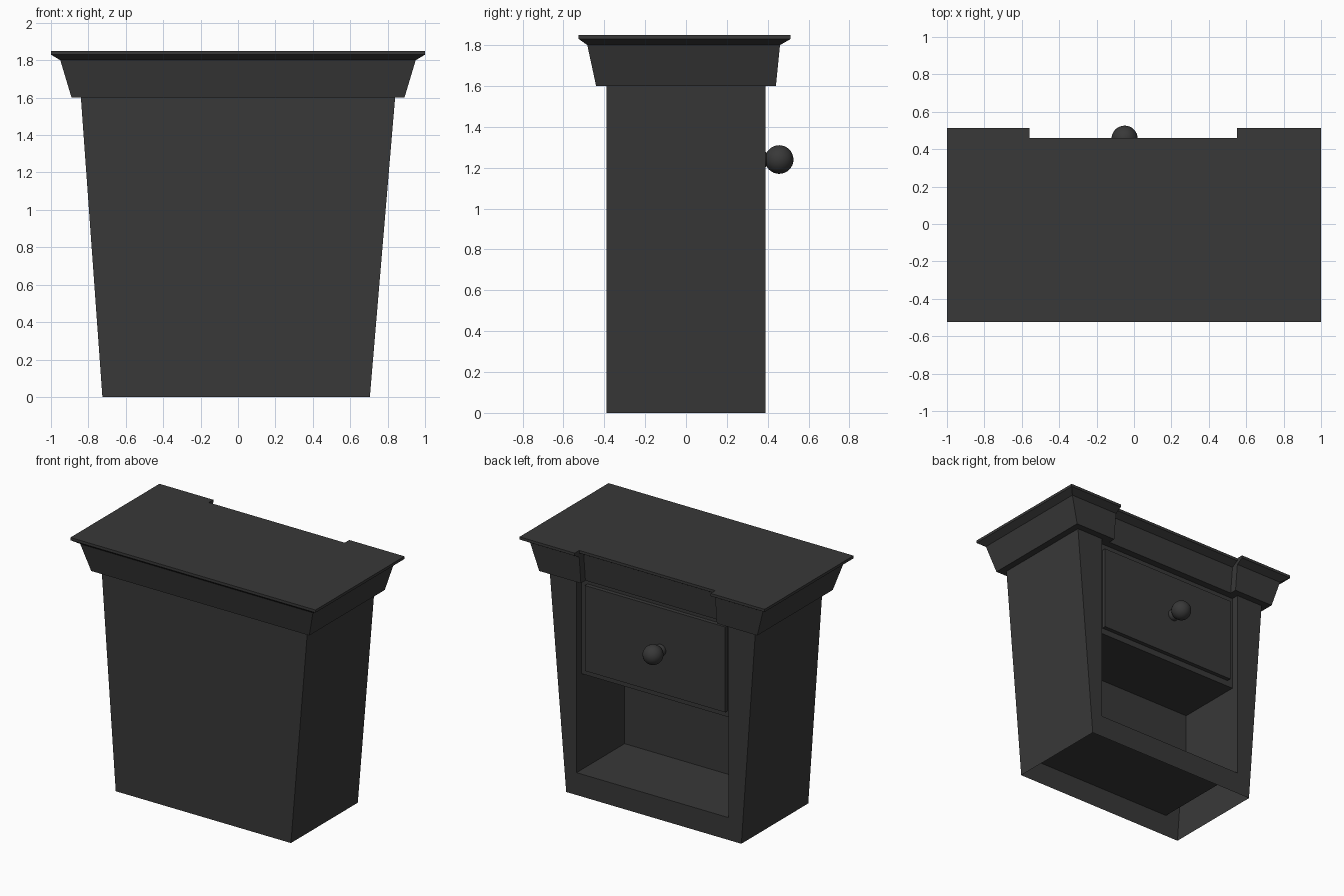
import bpy
import bmesh

cube = bpy.data.objects.get("Cube")
if cube:
    bpy.data.objects.remove(cube, do_unlink=True)

charcoal = bpy.data.materials.new("charcoal")
charcoal.use_nodes = True
charcoal.diffuse_color = (0.04, 0.04, 0.04, 1)
charcoal.node_tree.nodes["Principled BSDF"].inputs["Base Color"].default_value = (0.04, 0.04, 0.04, 1)


def finish(name, bm, smooth=False):
    bmesh.ops.remove_doubles(bm, verts=bm.verts, dist=0.0001)
    mesh = bpy.data.meshes.new(name)
    bm.to_mesh(mesh)
    bm.free()
    mesh.materials.append(charcoal)
    for p in mesh.polygons:
        p.use_smooth = smooth
    obj = bpy.data.objects.new(name, mesh)
    bpy.context.collection.objects.link(obj)
    return obj


def panels(name, polygons):
    bm = bmesh.new()
    for points in polygons:
        bm.faces.new([bm.verts.new(p) for p in points])
    return finish(name, bm)


def box(name, x, y, z):
    bm = bmesh.new()
    bmesh.ops.create_cube(bm, size=1)
    for v in bm.verts:
        v.co = [lim[0] if c < 0 else lim[1] for c, lim in zip(v.co, (x, y, z))]
    return finish(name, bm)


def ball(name, centre, radius):
    bm = bmesh.new()
    bmesh.ops.create_uvsphere(bm, u_segments=32, v_segments=16, radius=radius)
    bmesh.ops.translate(bm, verts=bm.verts, vec=centre)
    return finish(name, bm, smooth=True)


# Main dimensions
front, back = -0.39, 0.39
height = 1.6
half_open = 0.62
floor_z = 0.165
inner_y = -0.17


def side_x(side, z):
    """Outer x of the tapered side wall at height z."""
    base = 0.705 if side > 0 else -0.725
    return base + (side * 0.84 - base) * z / height


# Tapered outer shell: plain front, two sides, framed opening at the rear
lo, hi = [side_x(s, 0) for s in (-1, 1)], [side_x(s, height) for s in (-1, 1)]
shell = [[(lo[0], front, 0), (lo[1], front, 0), (hi[1], front, height), (hi[0], front, height)]]
for i, s in enumerate((-1, 1)):
    edge = s * half_open
    mid = side_x(s, floor_z)
    wall = [(lo[i], back, 0), (lo[i], front, 0), (hi[i], front, height), (hi[i], back, height)]
    stile = [(edge, back, floor_z), (mid, back, floor_z), (hi[i], back, height), (edge, back, height)]
    shell += [wall, stile] if s < 0 else [wall[::-1], stile[::-1]]
shell.append([(lo[1], back, 0), (lo[0], back, 0),
              (side_x(-1, floor_z), back, floor_z), (-half_open, back, floor_z),
              (half_open, back, floor_z), (side_x(1, floor_z), back, floor_z)])
panels("cabinet_shell", shell)

# Open compartment: side linings, rear lining and floor
a = half_open
panels("compartment_lining", [
    [(-a, inner_y, floor_z), (-a, back, floor_z), (-a, back, height), (-a, inner_y, height)][::-1],
    [(a, inner_y, floor_z), (a, back, floor_z), (a, back, height), (a, inner_y, height)],
    [(a, inner_y, floor_z), (-a, inner_y, floor_z), (-a, inner_y, height), (a, inner_y, height)][::-1],
])
panels("compartment_floor", [
    [(-a, front, floor_z), (a, front, floor_z), (a, back, floor_z), (-a, back, floor_z)]])

# Drawer with raised front panel and knob
box("drawer", (-a, a), (inner_y, 0.335), (0.875, height))
box("drawer_panel", (-0.575, 0.57), (0.33, 0.365), (0.92, 1.55))
ball("knob_stem", (-0.05, 0.37, 1.24), 0.042)
ball("knob", (-0.05, 0.456, 1.24), 0.07)


# Crown and top: one stepped outline lofted through four levels
def outline(hx, y0, y1, z):
    notch = y1 - 0.053
    return [(-hx, y0, z), (hx, y0, z), (hx, y1, z), (0.55, y1, z),
            (0.55, notch, z), (-0.56, notch, z), (-0.56, y1, z), (-hx, y1, z)]


levels = [outline(0.89, -0.44, 0.44, height), outline(0.95, -0.483, 0.46, 1.8),
          outline(1.0, -0.525, 0.512, 1.83), outline(1.0, -0.525, 0.512, 1.85)]
crown = [levels[0][::-1], levels[-1]]
for below, above in zip(levels, levels[1:]):
    for i in range(len(below)):
        j = (i + 1) % len(below)
        crown.append([below[i], below[j], above[j], above[i]])
panels("crown_top", crown)
